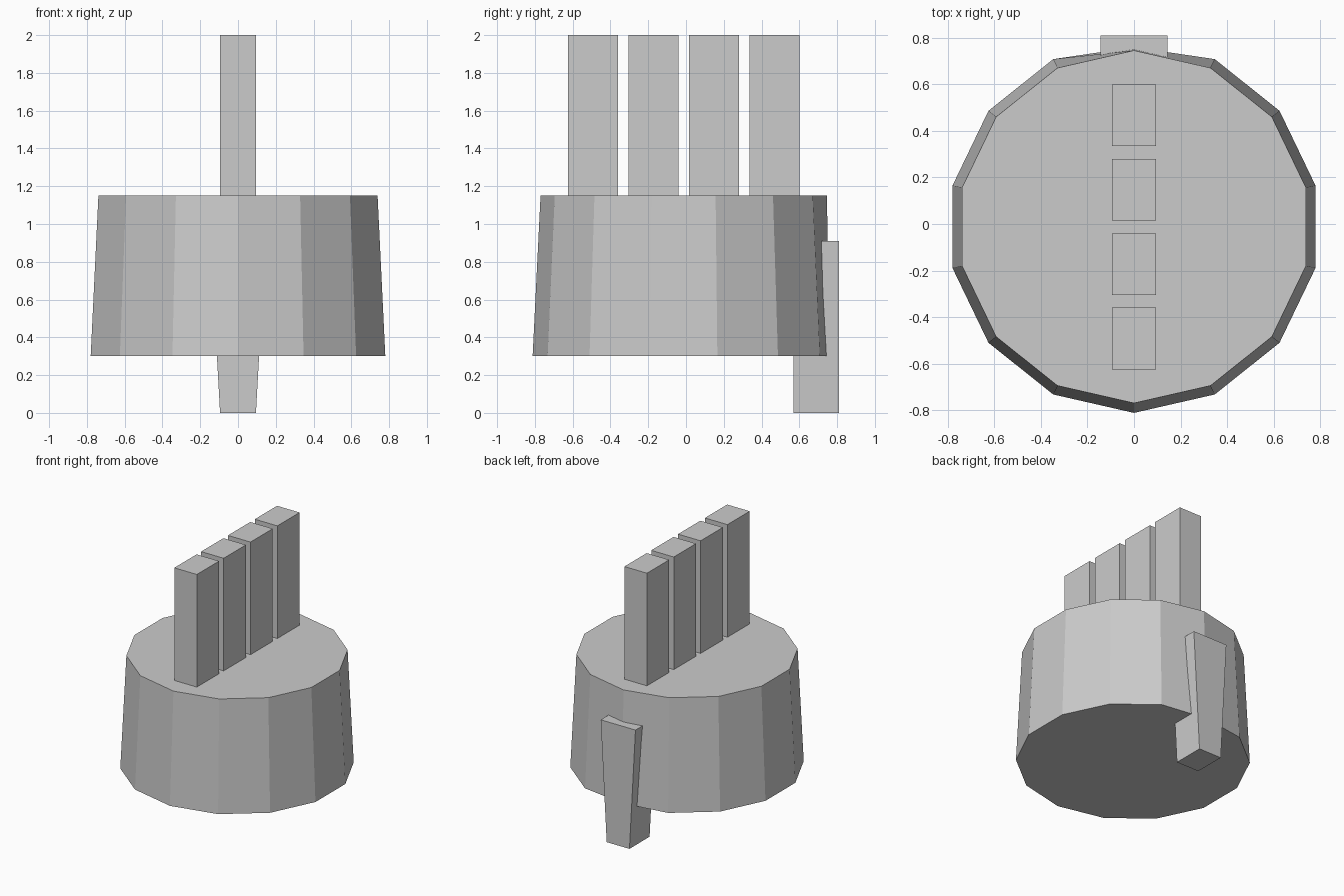
import bpy, bmesh
from mathutils import Vector

if "Cube" in bpy.data.objects:
    bpy.data.objects.remove(bpy.data.objects["Cube"])


def box(name, x, y, z, top_half_width=None):
    """Box from half width x, y range and z range; top may flare in x."""
    bpy.ops.mesh.primitive_cube_add(size=2)
    ob = bpy.context.object
    ob.name = name
    top = top_half_width or x
    for v in ob.data.vertices:
        up = v.co.z > 0
        v.co = Vector(((top if up else x) * (1 if v.co.x > 0 else -1),
                       y[1] if v.co.y > 0 else y[0],
                       z[1] if up else z[0]))
    return ob


# Tapered 14-sided body, corners at front and back
bm = bmesh.new()
bmesh.ops.create_cone(bm, cap_ends=True, segments=14,
                      radius1=0.8, radius2=0.758, depth=0.85)
bmesh.ops.translate(bm, verts=bm.verts, vec=(0, -0.012, 0.725))
# create_cone starts its ring on the y axis; pull the rear lower corner in
back = max((v for v in bm.verts if v.co.z < 0.5), key=lambda v: v.co.y)
back.co.y = 0.76
mesh = bpy.data.meshes.new("body")
bm.to_mesh(mesh)
bm.free()
body = bpy.data.objects.new("body", mesh)
bpy.context.collection.objects.link(body)

# Row of four upright prongs
for i in range(4):
    y0 = -0.625 + i * 0.32
    box(f"prong_{i + 1}", 0.094, (y0, y0 + 0.265), (1.14, 2.0))

# Flared clip on the back, reaching below the body
box("rear_clip", 0.095, (0.57, 0.81), (0, 0.91), top_half_width=0.145)
